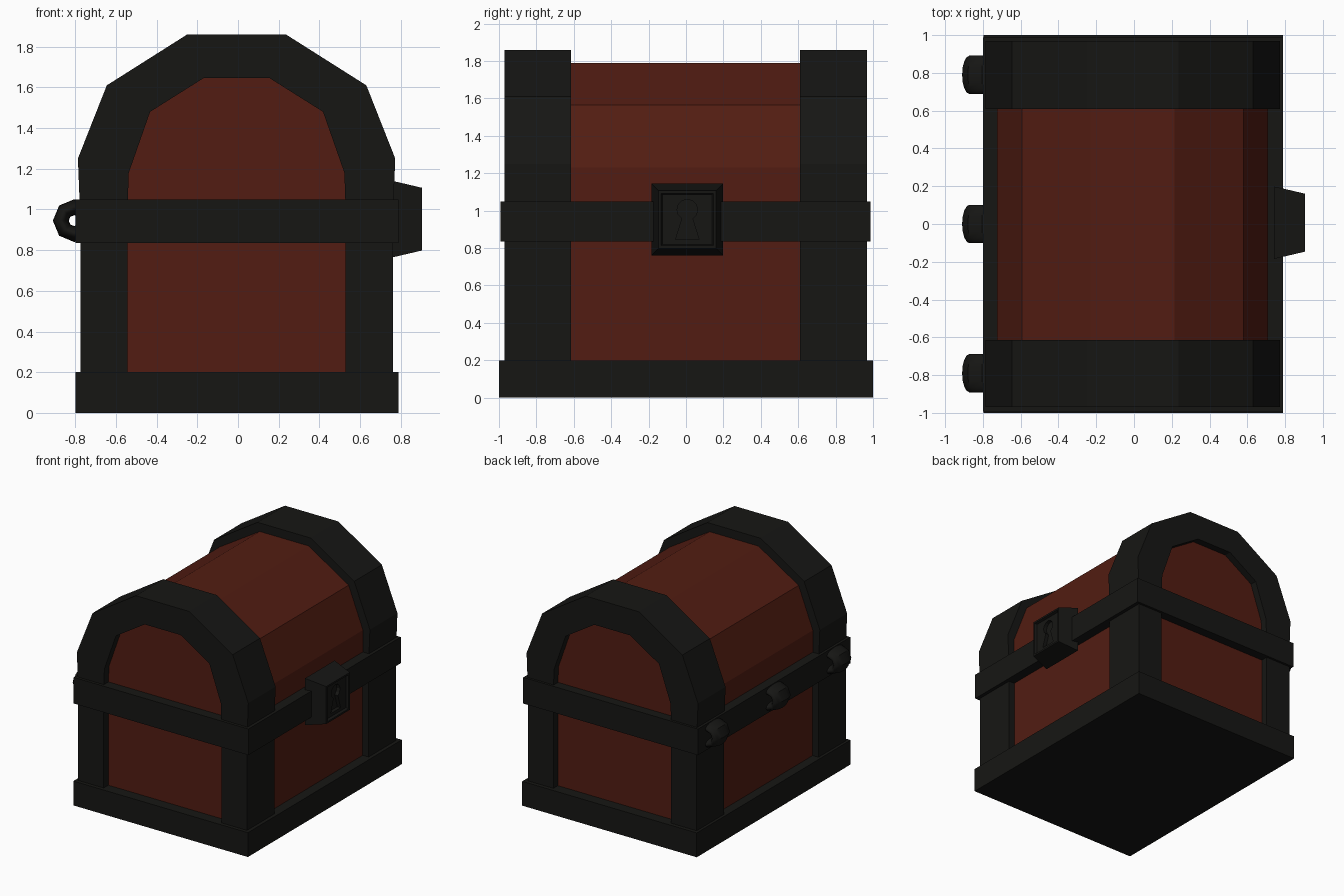
import bpy, bmesh, math

if "Cube" in bpy.data.objects:
    bpy.data.objects.remove(bpy.data.objects["Cube"])

CX = -0.007  # chest body sits slightly off the hinge/lock centre line


def material(name, rgb):
    m = bpy.data.materials.new(name)
    m.diffuse_color = (*rgb, 1)
    m.use_nodes = True
    m.node_tree.nodes["Principled BSDF"].inputs["Base Color"].default_value = m.diffuse_color
    return m


IRON = material("dark_iron", (0.008, 0.008, 0.007))
WOOD = material("red_wood", (0.085, 0.012, 0.006))


def finish(name, bm, mat):
    bmesh.ops.recalc_face_normals(bm, faces=bm.faces)
    me = bpy.data.meshes.new(name)
    bm.to_mesh(me)
    bm.free()
    me.materials.append(mat)
    ob = bpy.data.objects.new(name, me)
    bpy.context.collection.objects.link(ob)
    return ob


def box(name, x, y, z, mat):
    bm = bmesh.new()
    bmesh.ops.create_cube(bm, size=1)
    for v in bm.verts:
        for i, (a, b) in enumerate((x, y, z)):
            v.co[i] = a if v.co[i] < 0 else b
    return finish(name, bm, mat)


def mirrored(half):
    """Full outline from its right half, listed bottom to top."""
    return [(CX + x, z) for x, z in half] + [(CX - x, z) for x, z in reversed(half)]


def prism(name, pts, axis, a, b, mat):
    """Extrude an outline along x or y."""
    bm = bmesh.new()
    place = (lambda p: (p[0], a, p[1])) if axis == 'y' else (lambda p: (a, p[0], p[1]))
    f = bm.faces.new([bm.verts.new(place(p)) for p in pts])
    top = bmesh.ops.extrude_face_region(bm, geom=[f])['geom']
    d = (0, b - a, 0) if axis == 'y' else (b - a, 0, 0)
    bmesh.ops.translate(bm, verts=[v for v in top if isinstance(v, bmesh.types.BMVert)], vec=d)
    return finish(name, bm, mat)


def arch(name, outer, inner, y0, y1, mat):
    """Open arch swept between two outlines with matching points."""
    bm = bmesh.new()
    rings = [[bm.verts.new((x, y, z)) for x, z in pts]
             for pts, y in ((outer, y0), (outer, y1), (inner, y1), (inner, y0))]
    for k in range(4):
        r, s = rings[k], rings[(k + 1) % 4]
        for i in range(len(r) - 1):
            bm.faces.new((r[i], r[i + 1], s[i + 1], s[i]))
    for i in (0, -1):
        bm.faces.new([r[i] for r in rings])
    return finish(name, bm, mat)


# Wooden body and faceted lid
box("body_wood", (CX - .715, CX + .715), (-.91, .91), (.1, .9), WOOD)
prism("lid_wood", mirrored([(.715, .9), (.717, 1.23), (.587, 1.565), (.222, 1.79)]),
      'y', -.91, .91, WOOD)

# Base plinth and rim band
box("base", (-.798, .79), (-1, 1), (0, .2), IRON)
box("rim_band", (-.80, .79), (-.993, .987), (.835, 1.05), IRON)

# Corner posts and lid arches
outer = mirrored([(.77, 1.0), (.78, 1.25), (.638, 1.61), (.243, 1.86)])
inner = mirrored([(.536, 1.0), (.53, 1.18), (.425, 1.48), (.163, 1.645)])
for end, y0, y1 in (("front", -.97, -.615), ("back", .61, .968)):
    arch(end + "_lid_arch", outer, inner, y0, y1, IRON)
    for side, x0, x1 in (("left", -.768, -.536), ("right", .536, .768)):
        box(f"{end}_{side}_post", (CX + x0, CX + x1), (y0, y1), (.15, .9), IRON)

# Lock: tapered block with a recessed face
lock = box("lock", (.74, .905), (-.185, .199), (.76, 1.145), IRON)
bm = bmesh.new()
bm.from_mesh(lock.data)
face = max(bm.faces, key=lambda f: f.calc_center_median().x)
for v in face.verts:
    v.co.y = .007 + (v.co.y - .007) * .8
    v.co.z = .952 + (v.co.z - .952) * .8
bmesh.ops.inset_individual(bm, faces=[face], thickness=.02)
bmesh.ops.inset_individual(bm, faces=[face], thickness=.01, depth=-.02)
bm.to_mesh(lock.data)
bm.free()

# Keyhole cut into the lock
hole = [(.007 + .055 * math.sin(math.radians(a)), 1.005 + .055 * math.cos(math.radians(a)))
        for a in range(-150, 151, 30)]
hole += [(.07, .845), (-.056, .845)]
cutter = prism("keyhole_cutter", hole, 'x', .855, .95, IRON)
cutter.hide_render = True
cutter.hide_viewport = True
cut = lock.modifiers.new("keyhole", 'BOOLEAN')
cut.operation = 'DIFFERENCE'
cut.solver = 'EXACT'
cut.object = cutter

# Hinges: eight-sided rings stretched along the back edge
for name, y in (("front", -.79), ("middle", 0), ("back", .79)):
    bpy.ops.mesh.primitive_torus_add(major_segments=8, minor_segments=16, major_radius=.066,
                                     minor_radius=.039, location=(-.805, y, .945),
                                     rotation=(math.pi / 2, 0, 0))
    h = bpy.context.object
    h.name = name + "_hinge"
    h.scale = (1, 1, 2.6)
    h.data.materials.append(IRON)
    bpy.ops.object.shade_smooth_by_angle(angle=math.radians(35))
